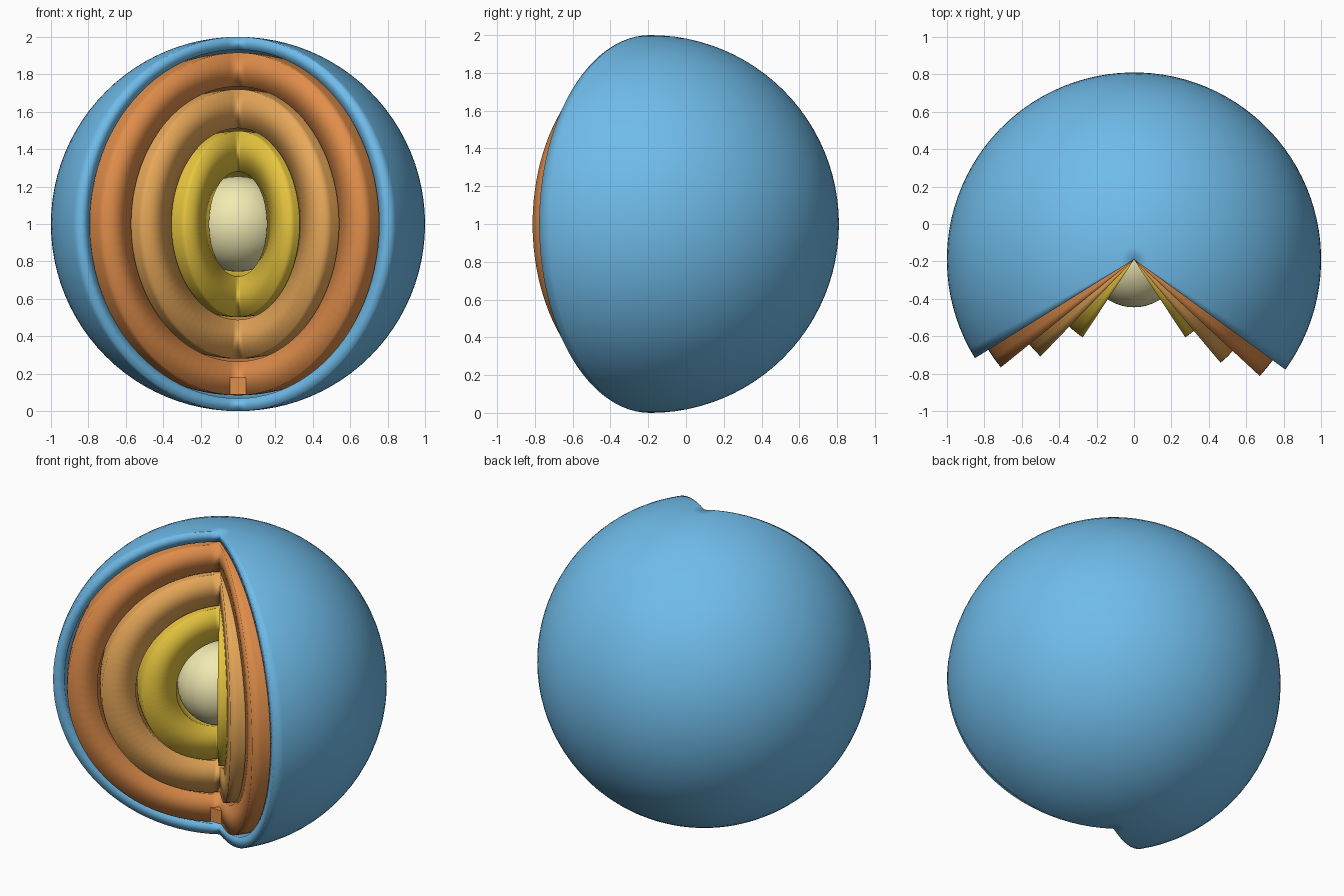
import bpy, bmesh
from math import sin, cos, pi, radians

if "Cube" in bpy.data.objects:
    bpy.data.objects.remove(bpy.data.objects["Cube"])

CENTRE = (0, -0.19, 1)


def finish(name, bm, color):
    bmesh.ops.recalc_face_normals(bm, faces=bm.faces)
    mesh = bpy.data.meshes.new(name)
    bm.to_mesh(mesh)
    bm.free()
    mesh.shade_smooth()
    mat = bpy.data.materials.new(name + "_color")
    mat.diffuse_color = (*color, 1)
    mat.use_nodes = True
    mat.node_tree.nodes["Principled BSDF"].inputs["Base Color"].default_value = mat.diffuse_color
    mesh.materials.append(mat)
    obj = bpy.data.objects.new(name, mesh)
    obj.location = CENTRE
    bpy.context.collection.objects.link(obj)
    return obj


def shell(name, inner, outer, left, right, color, steps=72, rows=48):
    """Hollow ball with a wedge missing at the front.
    left / right: angle of each cut face, in degrees forward of the x axis."""
    bm = bmesh.new()
    a0, a1 = radians(-right), radians(180 + left)
    skins = []
    for r in (outer, inner):
        top, bottom = bm.verts.new((0, 0, r)), bm.verts.new((0, 0, -r))
        arcs = []
        for i in range(steps + 1):
            a = a0 + (a1 - a0) * i / steps
            ring = [bm.verts.new((r * sin(t) * cos(a), r * sin(t) * sin(a), r * cos(t)))
                    for t in (pi * j / rows for j in range(1, rows))]
            arcs.append([top] + ring + [bottom])
        for p, q in zip(arcs, arcs[1:]):
            for j in range(rows):
                # dict.fromkeys drops the doubled pole vertex
                bm.faces.new(list(dict.fromkeys((p[j], p[j + 1], q[j + 1], q[j]))))
        skins.append(arcs)
    # cut faces joining outer and inner skin
    for end in (0, -1):
        o, n = skins[0][end], skins[1][end]
        for j in range(rows):
            bm.faces.new((o[j], o[j + 1], n[j + 1], n[j]))
    return finish(name, bm, color)


# Nested layers, each cut open a little less than the one outside it
shell("outer_shell", 0.932, 1.0, 31.8, 36, (0.16, 0.50, 0.82))
shell("second_layer", 0.735, 0.916, 39, 42.8, (0.75, 0.27, 0.07))
shell("third_layer", 0.512, 0.72, 46, 50, (0.80, 0.39, 0.10))
shell("fourth_layer", 0.28, 0.498, 56.6, 56.6, (0.80, 0.56, 0.05))

# Solid core
bm = bmesh.new()
bmesh.ops.create_uvsphere(bm, u_segments=48, v_segments=32, radius=0.255)
finish("core", bm, (0.88, 0.82, 0.45))

# Small wedge filling the crease near the bottom of the second layer
bm = bmesh.new()
plan = ((0, 0), (-0.042, -0.036), (0.042, -0.04))
base = bm.faces.new([bm.verts.new((x, y, -0.91)) for x, y in plan])
up = bmesh.ops.extrude_face_region(bm, geom=[base])["geom"]
bmesh.ops.translate(bm, vec=(0, 0, 0.09),
                    verts=[v for v in up if isinstance(v, bmesh.types.BMVert)])
wedge = finish("crease_block", bm, (0.75, 0.27, 0.07))
wedge.data.shade_flat()
